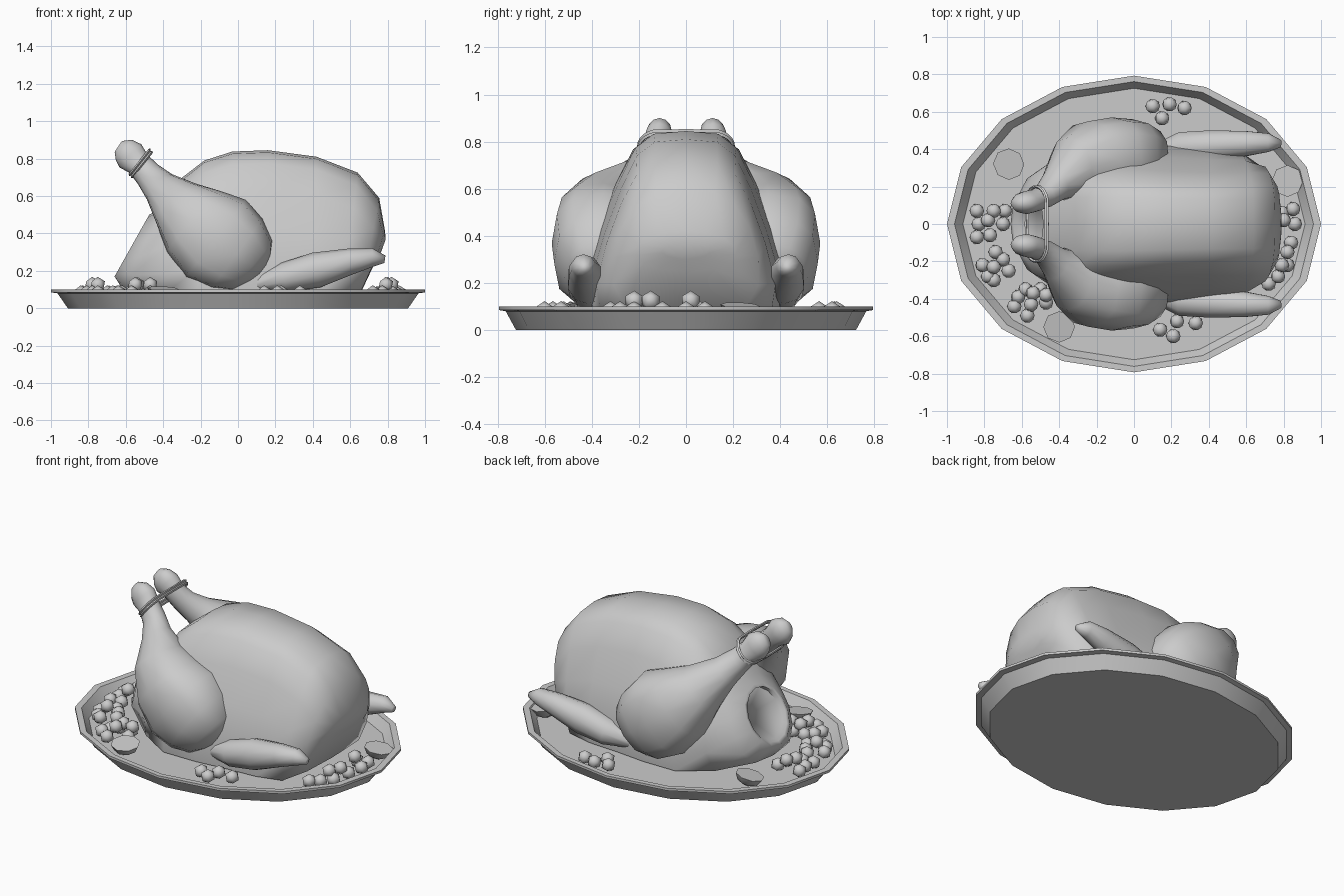
import bpy, bmesh, math
from mathutils import Vector, Matrix

if "Cube" in bpy.data.objects:
    bpy.data.objects.remove(bpy.data.objects["Cube"])


def finish(bm, name, angle=None, mirror=False):
    bmesh.ops.recalc_face_normals(bm, faces=bm.faces)
    me = bpy.data.meshes.new(name)
    bm.to_mesh(me)
    bm.free()
    ob = bpy.data.objects.new(name, me)
    bpy.context.collection.objects.link(ob)
    bpy.ops.object.select_all(action='DESELECT')
    ob.select_set(True)
    bpy.context.view_layer.objects.active = ob
    if angle:
        bpy.ops.object.shade_smooth_by_angle(angle=math.radians(angle))
    if mirror:
        m = ob.modifiers.new("Mirror", 'MIRROR')
        m.use_axis = (False, True, False)
    return ob


def loft(rings, name, angle=None, mirror=False, closed=False):
    bm = bmesh.new()
    rows = [[bm.verts.new(p) for p in r] for r in rings]
    n = len(rows[0])
    pairs = list(zip(rows, rows[1:]))
    if closed:
        pairs.append((rows[-1], rows[0]))
    for a, b in pairs:
        for i in range(n):
            j = (i + 1) % n
            bm.faces.new((a[i], a[j], b[j], b[i]))
    if not closed:
        bm.faces.new(rows[0])
        bm.faces.new(rows[-1])
    return finish(bm, name, angle, mirror)


def power(v, e):
    return math.copysign(abs(v) ** e, v) if abs(v) > 1e-6 else 0


def limb(path, name, sides=12):
    """Mirrored limb: x, y, z, height radius, y radius, optional squareness."""
    pts = [Vector(p[:3]) for p in path]
    rings = []
    for i, p in enumerate(path):
        t = (pts[min(i + 1, len(pts) - 1)] - pts[max(i - 1, 0)])
        t.y *= 0.5
        t.normalize()
        side = (Vector((0, 1, 0)) - t * t.y).normalized()
        up = side.cross(t)
        e = p[5] if len(p) > 5 else 1
        rings.append([pts[i] + up * p[3] * power(math.cos(k * math.tau / sides), e)
                      + side * p[4] * power(math.sin(k * math.tau / sides), e)
                      for k in range(sides)])
    return loft(rings, name, 70, True)


# Oval platter with 16 sides
plate = [(0.91, 0), (0.965, 0.08), (1, 0.085), (1, 0.1), (0.96, 0.1), (0.915, 0.04)]
loft([[(r * math.cos(k * math.tau / 16), 0.793 * r * math.sin(k * math.tau / 16), z)
       for k in range(16)] for r, z in plate], "platter", 35)

# Body: tilted sections (top x, top z, bottom x, bottom z, half width, roundness)
half = [(0, 1), (.32, .985), (.5, .91), (.66, .73), (.83, .48), (.97, .22), (.95, 0), (0, 0)]
sections = [
    (-.455, .47, -.625, .2, .15, 1),
    (-.485, .48, -.645, .19, .16, 1),
    (-.475, .5, -.66, .17, .18, 1),
    (-.42, .53, -.61, .09, .29, .7),
    (-.31, .69, -.42, .05, .40, .3),
    (-.18, .79, -.22, .05, .45, 0),
    (-.03, .838, 0, .05, .45, 0),
    (.16, .845, .18, .05, .43, 0),
    (.42, .81, .4, .05, .415, 0),
    (.64, .725, .56, .05, .40, .1),
    (.755, .59, .66, .09, .345, .4),
    (.785, .42, .735, .25, .22, .8),
    (.79, .37, .765, .3, .1, 1)]
rings = []
for xt, zt, xb, zb, w, k in sections:
    prof = []
    for i, (u, v) in enumerate(half):
        a = i * math.pi / 7
        u = u * (1 - k) + math.sin(a) * k
        v = v * (1 - k) + (.5 + .5 * math.cos(a)) * k
        prof.append((xb + (xt - xb) * v, u * w, zb + (zt - zb) * v))
    rings.append(prof + [(x, -y, z) for x, y, z in prof[-2:0:-1]])
loft(rings, "body", 80)

# Drumsticks with knuckle ends, squarer thighs spreading into the body
limb([(-.64, .11, .865, .035, .025), (-.61, .112, .845, .07, .052), (-.575, .115, .815, .085, .062),
      (-.53, .125, .77, .068, .06), (-.48, .15, .715, .075, .066), (-.42, .21, .65, .095, .09),
      (-.33, .3, .56, .15, .165, .9), (-.23, .345, .46, .22, .205, .8),
      (-.12, .35, .37, .265, .22, .75), (-.01, .345, .29, .235, .215, .75),
      (.07, .34, .23, .18, .175, .8), (.11, .33, .19, .09, .09, .9)], "drumstick")

# Wings
limb([(.1, .38, .13, .04, .04), (.25, .41, .165, .08, .085), (.42, .42, .205, .095, .085),
      (.6, .43, .25, .07, .07), (.72, .435, .272, .05, .052), (.785, .43, .262, .02, .02)],
     "wing", 10)

# String loops tying the legs
d, up = Vector((.7, 0, -.71)), Vector((.6, 0, .75)).normalized()
for s in (-1, 1):
    rings = []
    for k in range(24):
        a = k * math.tau / 24
        c = math.cos(a)
        out = Vector((0, c, 0)) + up * math.sin(a)
        centre = Vector((-.52, 0, .775)) + d * (.008 * s) + up * (.085 * math.sin(a))
        centre.y = .085 * c + math.copysign(.115, c) if abs(c) > .01 else 0
        rings.append([centre + (out * math.cos(b) + d * math.sin(b)) * .008
                      for b in (0, math.pi / 2, math.pi, 1.5 * math.pi)])
    loft(rings, "leg_string", 60, closed=True)

# Grapes: x, y per cluster; second list is the upper layer
clusters = {
    "left_grapes": ([(-.84, .07), (-.84, -.07), (-.77, -.06), (-.7, 0), (-.69, .07), (-.83, 0)],
                    [(-.78, .02), (-.75, .07)]),
    "side_grapes": ([(-.81, -.22), (-.74, -.15), (-.67, -.25), (-.75, -.3), (-.7, -.19), (-.78, -.28)],
                    [(-.75, -.23)]),
    "corner_grapes": ([(-.64, -.44), (-.58, -.35), (-.5, -.35), (-.47, -.42), (-.57, -.49), (-.62, -.39)],
                      [(-.55, -.43), (-.54, -.37), (-.47, -.38)]),
    "back_grapes": ([(.1, .63), (.19, .64), (.27, .62), (.15, .565)], []),
    "front_grapes": ([(.14, -.565), (.23, -.52), (.33, -.53), (.21, -.6)], []),
    "right_grapes": ([(.85, .08), (.86, 0), (.84, -.1), (.82, -.22), (.77, -.28), (.72, -.32), (.79, .06)],
                     [(.8, .02), (.79, -.22), (.82, -.15)])}
for name, layers in clusters.items():
    bm = bmesh.new()
    for z, layer in zip((.08, .125), layers):
        for x, y in layer:
            bmesh.ops.create_icosphere(bm, subdivisions=1, radius=.043,
                                       matrix=Matrix.Translation((x, y, z)))
    finish(bm, name, 70)

# Halved fruit, cut side up and slightly tilted
for x, y, tx, ty in ((-.67, .32, .15, -.2), (-.4, -.55, .15, .05), (.82, .23, -.05, .15)):
    m = Matrix.Translation((x, y, .105)) @ Matrix.Rotation(tx, 4, 'X') @ Matrix.Rotation(ty, 4, 'Y')
    loft([[m @ Vector((r * math.cos(k * math.tau / 8), r * math.sin(k * math.tau / 8), z))
           for k in range(8)] for r, z in ((.085, 0), (.065, -.04), (.03, -.06))],
         "fruit_half", 50)
